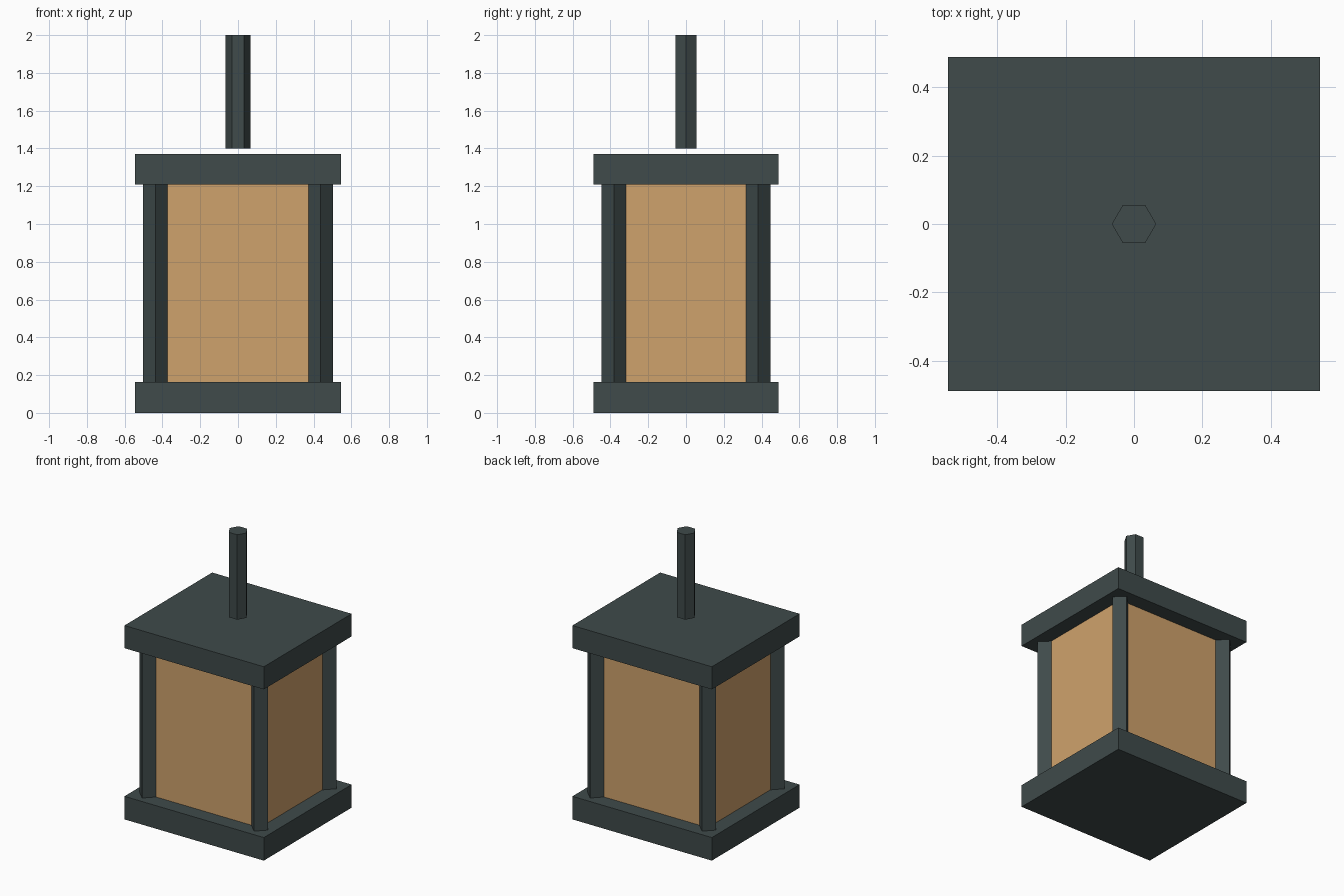
import bpy, math

if "Cube" in bpy.data.objects:
    bpy.data.objects.remove(bpy.data.objects["Cube"])


def material(name, rgb):
    m = bpy.data.materials.new(name)
    m.diffuse_color = (*rgb, 1)
    m.use_nodes = True
    m.node_tree.nodes["Principled BSDF"].inputs["Base Color"].default_value = m.diffuse_color
    return m


iron = material("dark slate", (0.050, 0.069, 0.069))
amber = material("warm amber", (0.624, 0.361, 0.150))


def box(name, sx, sy, z0, z1, mat):
    bpy.ops.mesh.primitive_cube_add(size=1, location=(0, 0, (z0 + z1) / 2))
    ob = bpy.context.object
    ob.name = name
    ob.scale = (sx, sy, z1 - z0)
    bpy.ops.object.transform_apply(location=False, rotation=False, scale=True)
    ob.data.materials.append(mat)


def prism(name, sides, x, y, z0, z1, turn=0.0):
    bpy.ops.mesh.primitive_cylinder_add(
        vertices=sides, radius=0.065, depth=z1 - z0,
        location=(x, y, (z0 + z1) / 2), rotation=(0, 0, turn))
    ob = bpy.context.object
    ob.name = name
    ob.data.materials.append(iron)


# Base and lid slabs
box("base", 1.09, 0.98, 0, 0.163, iron)
box("lid", 1.09, 0.98, 1.21, 1.37, iron)

# Glowing panes between the slabs
box("glass_body", 0.875, 0.764, 0.163, 1.21, amber)

# Diamond-section corner posts
for sx, side in ((-1, "left"), (1, "right")):
    for sy, end in ((-1, "front"), (1, "back")):
        prism(f"{end}_{side}_post", 4, sx * 0.4375, sy * 0.382, 0.163, 1.21)

# Hexagonal hanging rod, floating just above the lid
prism("hanging_rod", 6, 0, 0, 1.40, 2.0, math.radians(30))
